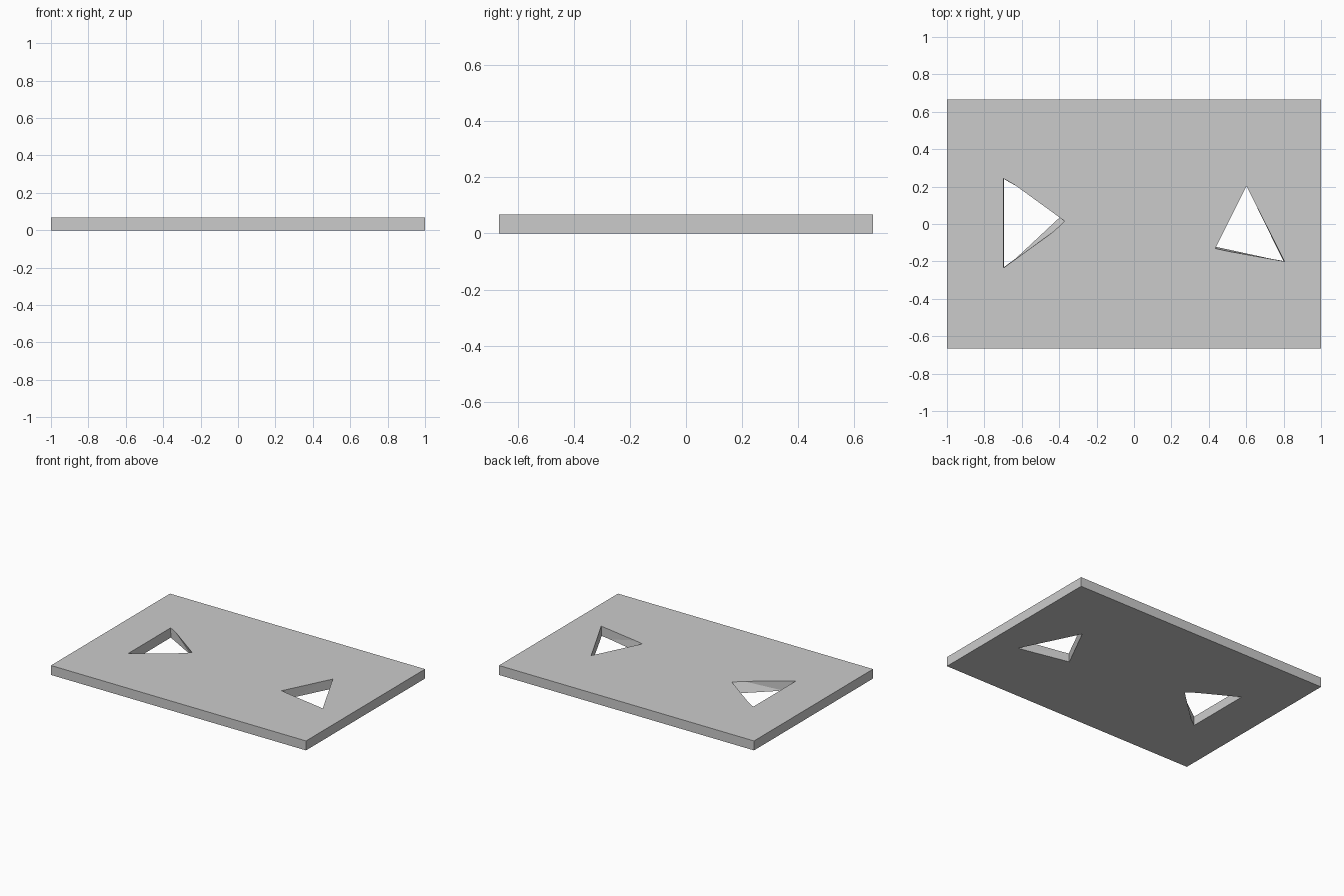
import bpy, bmesh
from mathutils import Vector

if "Cube" in bpy.data.objects:
    bpy.data.objects.remove(bpy.data.objects["Cube"])

H = 0.067        # plate thickness
M = 0.02         # how far the cutters stick out

# Flat plate
bpy.ops.mesh.primitive_cube_add(size=1, location=(0, 0, H / 2))
plate = bpy.context.object
plate.name = "plate"
plate.scale = (2.0, 1.333, H)
bpy.ops.object.transform_apply(location=False, rotation=False, scale=True)


def cut_hole(name, bottom, top):
    """Cut a hole lofted from a bottom triangle to a top triangle."""
    low = [Vector((x, y, 0)) for x, y in bottom]
    high = [Vector((x, y, H)) for x, y in top]
    k = M / H
    bm = bmesh.new()
    a = [bm.verts.new(p + (p - q) * k) for p, q in zip(low, high)]
    b = [bm.verts.new(q + (q - p) * k) for p, q in zip(low, high)]
    bm.faces.new(a[::-1])
    bm.faces.new(b)
    for i in range(3):
        j = (i + 1) % 3
        bm.faces.new((a[i], a[j], b[j], b[i]))
    bmesh.ops.triangulate(bm, faces=bm.faces[:])
    bmesh.ops.recalc_face_normals(bm, faces=bm.faces[:])
    mesh = bpy.data.meshes.new(name)
    bm.to_mesh(mesh)
    bm.free()
    cutter = bpy.data.objects.new(name, mesh)
    bpy.context.collection.objects.link(cutter)
    mod = plate.modifiers.new(name, 'BOOLEAN')
    mod.operation = 'DIFFERENCE'
    mod.solver = 'EXACT'
    mod.object = cutter
    bpy.context.view_layer.objects.active = plate
    bpy.ops.object.modifier_apply(modifier=name)
    bpy.data.objects.remove(cutter, do_unlink=True)


# Left hole with a skewed tip, right hole nearly straight
cut_hole("left_hole_cutter",
         [(-0.695, -0.23), (-0.378, 0.053), (-0.695, 0.24)],
         [(-0.698, -0.235), (-0.37, 0.015), (-0.698, 0.243)])
cut_hole("right_hole_cutter",
         [(0.437, -0.122), (0.80, -0.198), (0.602, 0.203)],
         [(0.434, -0.131), (0.805, -0.20), (0.602, 0.203)])
